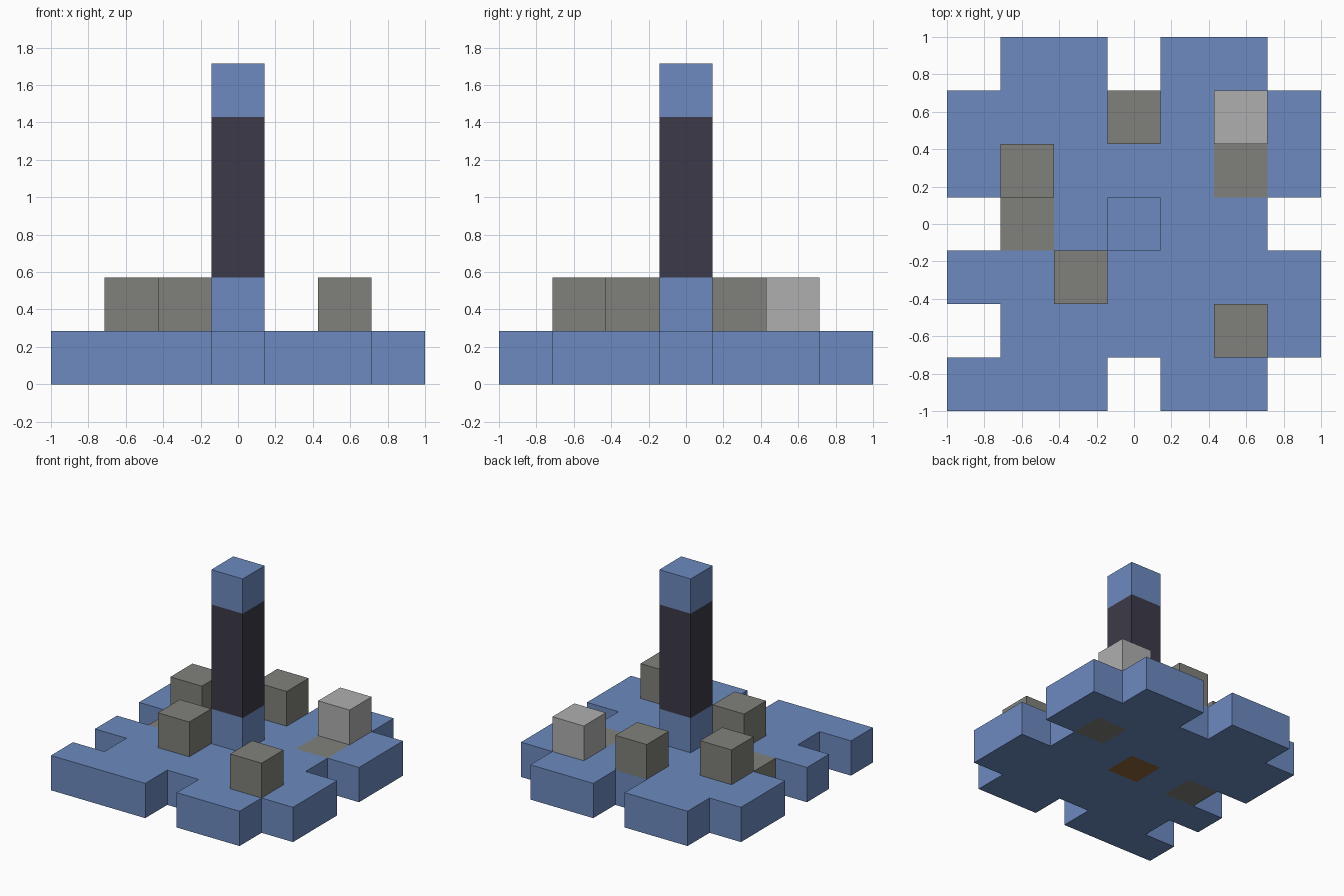
import bpy
import bmesh
from mathutils import Vector

old = bpy.data.objects.get("Cube")
if old:
    bpy.data.objects.remove(old, do_unlink=True)

UNIT = 2 / 7  # edge of one block


def make_material(name, rgb):
    # Convert 8-bit display values to linear colour
    linear = [((c / 255 + 0.055) / 1.055) ** 2.4 for c in rgb]
    mat = bpy.data.materials.new(name)
    mat.use_nodes = True
    mat.diffuse_color = (*linear, 1)
    bsdf = next(n for n in mat.node_tree.nodes if n.type == 'BSDF_PRINCIPLED')
    bsdf.inputs["Base Color"].default_value = (*linear, 1)
    return mat


BLUE = make_material("blue", (108, 138, 191))
STONE = make_material("stone grey", (128, 129, 123))
PALE = make_material("pale grey", (175, 175, 175))
DARK = make_material("dark slate", (60, 58, 72))
BROWN = make_material("brown", (143, 101, 55))


def finish(bm, name, materials):
    mesh = bpy.data.meshes.new(name)
    bm.to_mesh(mesh)
    bm.free()
    for mat in materials:
        mesh.materials.append(mat)
    obj = bpy.data.objects.new(name, mesh)
    bpy.context.collection.objects.link(obj)
    return obj


def corner(col, row, level):
    return Vector((col * UNIT - 1, row * UNIT - 1, level * UNIT))


def block(name, col, row, level, height, material, keep_bottom=False):
    """Upright block standing on a grid cell, open where it rests on another."""
    bm = bmesh.new()
    bmesh.ops.create_cube(bm, size=1)
    for v in bm.verts:
        v.co = corner(col, row, level) + Vector((
            (v.co.x + 0.5) * UNIT, (v.co.y + 0.5) * UNIT, (v.co.z + 0.5) * height * UNIT))
    if not keep_bottom:
        bottom = [f for f in bm.faces if f.normal.z < -0.5]
        bmesh.ops.delete(bm, geom=bottom, context='FACES')
    return finish(bm, name, [material])


# Notched base: B blue, S stone inlay, C brown core; rows run front to back
LAYOUT = [
    "BBB.BB.",
    ".BBBBBB",
    "BBBBBBB",
    ".SBCBB.",
    "BBBBBSB",
    "BBBBBBB",
    ".BB.BB.",
]
cells = {(c, r): "BSC".index(ch)
         for r, line in enumerate(LAYOUT) for c, ch in enumerate(line) if ch != "."}

bm = bmesh.new()
for (c, r), slot in cells.items():
    ring = [(c, r), (c + 1, r), (c + 1, r + 1), (c, r + 1)]
    neighbours = [(c, r - 1), (c + 1, r), (c, r + 1), (c - 1, r)]
    quads = [[corner(*p, 1) for p in ring], [corner(*p, 0) for p in reversed(ring)]]
    # Walls only along the open outline
    for i, beside in enumerate(neighbours):
        if beside not in cells:
            a, b = ring[i], ring[(i + 1) % 4]
            quads.append([corner(*a, 0), corner(*b, 0), corner(*b, 1), corner(*a, 1)])
    for quad in quads:
        face = bm.faces.new([bm.verts.new(p) for p in quad])
        face.material_index = slot
bmesh.ops.remove_doubles(bm, verts=bm.verts, dist=0.001)
finish(bm, "base_slab", [BLUE, STONE, BROWN])

# Loose blocks on the base
for name, col, row, mat in [
    ("stone_block_front", 5, 1, STONE),
    ("stone_block_inner", 2, 2, STONE),
    ("stone_block_side", 1, 4, STONE),
    ("stone_block_back", 3, 5, STONE),
    ("pale_block", 5, 5, PALE),
]:
    block(name, col, row, 1, 1, mat)

# Central column
block("column_foot", 3, 3, 1, 1, BLUE)
block("column_shaft", 3, 3, 2, 3, DARK)
block("column_cap", 3, 3, 5, 1, BLUE)
